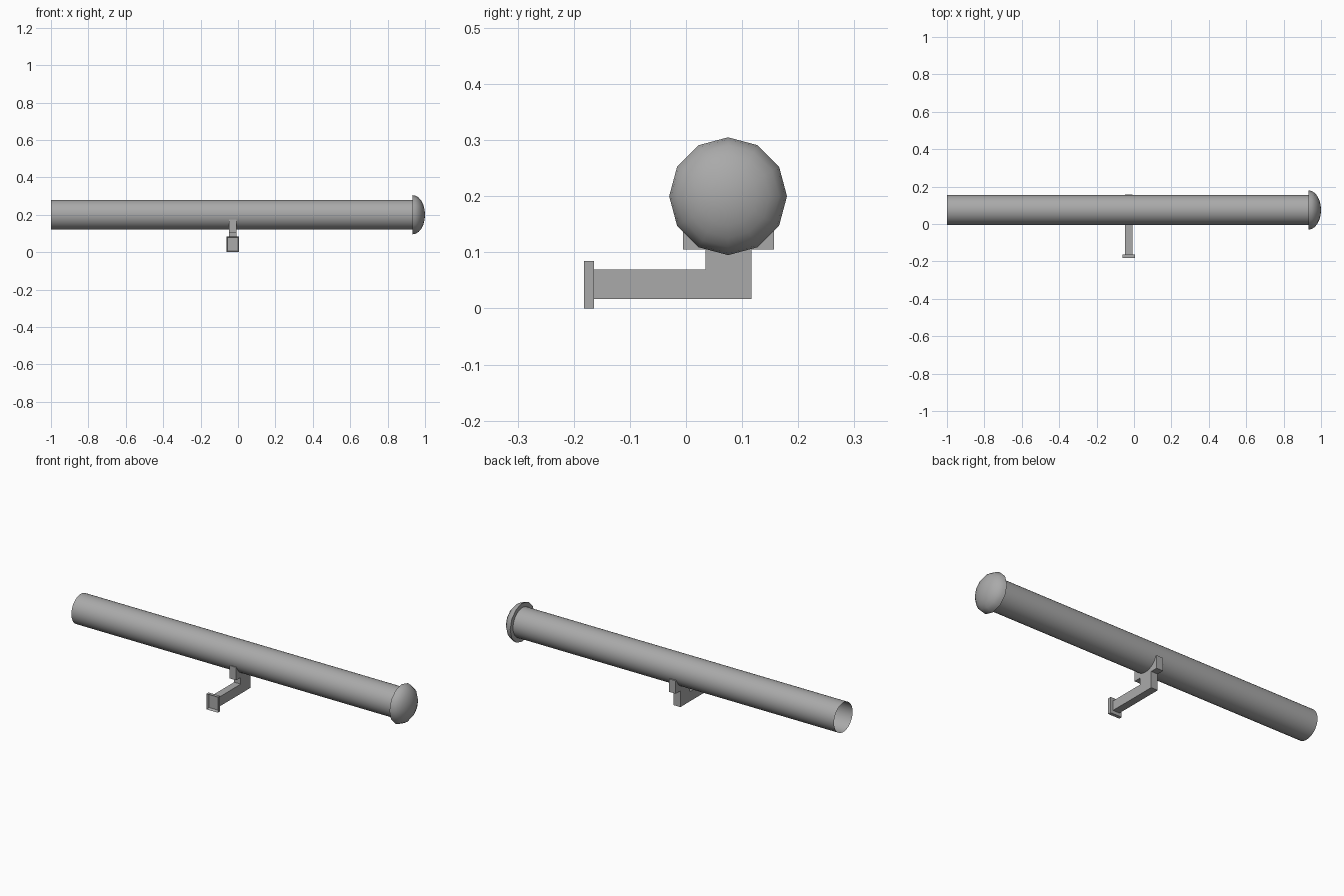
import bpy
import bmesh
from math import cos, sin, pi, radians
from mathutils import Matrix, Vector

cube = bpy.data.objects.get("Cube")
if cube:
    bpy.data.objects.remove(cube)

grey = bpy.data.materials.new("grey_metal")
grey.use_nodes = True
colour = (0.4, 0.4, 0.4, 1)
grey.diffuse_color = colour
grey.node_tree.nodes["Principled BSDF"].inputs["Base Color"].default_value = colour

AXIS_Y, AXIS_Z = 0.075, 0.2   # centre line of the tube
MID_X = -0.028                # centre plane of the bracket


def finish(name, bm, smooth=False, fix=True):
    if fix:
        bmesh.ops.recalc_face_normals(bm, faces=bm.faces)
    mesh = bpy.data.meshes.new(name)
    bm.to_mesh(mesh)
    bm.free()
    mesh.materials.append(grey)
    obj = bpy.data.objects.new(name, mesh)
    bpy.context.collection.objects.link(obj)
    if smooth:
        bpy.ops.object.select_all(action="DESELECT")
        obj.select_set(True)
        bpy.context.view_layer.objects.active = obj
        bpy.ops.object.shade_smooth_by_angle(angle=radians(40))
    return obj


def lathe(name, profile, sides):
    """Revolve (x, radius) points about the tube axis."""
    bm = bmesh.new()
    rings = []
    for x, r in profile:
        count = sides if r > 0 else 1
        rings.append([bm.verts.new((x, AXIS_Y + r * cos(2 * pi * i / sides),
                                    AXIS_Z + r * sin(2 * pi * i / sides)))
                      for i in range(count)])
    for a, b in zip(rings, rings[1:]):
        for i in range(sides):
            j = (i + 1) % sides
            corners = [a[i % len(a)], a[j % len(a)], b[j % len(b)], b[i % len(b)]]
            bm.faces.new(list(dict.fromkeys(corners)))
    return finish(name, bm, smooth=True)


def extrude_side(name, outline, half_width):
    """Extrude a (y, z) outline across x."""
    bm = bmesh.new()
    face = bm.faces.new([bm.verts.new((MID_X - half_width, y, z)) for y, z in outline])
    moved = bmesh.ops.extrude_face_region(bm, geom=[face])["geom"]
    bmesh.ops.translate(bm, vec=(2 * half_width, 0, 0),
                        verts=[v for v in moved if isinstance(v, bmesh.types.BMVert)])
    return finish(name, bm)


# Open-ended tube
lathe("tube", [(-1, 0.08), (0.935, 0.08)], 32)

# Domed end cap with a flat back
RIM_X, RIM_R = 0.933, 0.105
dome = [(RIM_X, 0.0), (RIM_X, RIM_R)]
for step in range(1, 7):
    a = step * pi / 12
    dome.append((RIM_X + (1 - RIM_X) * sin(a), RIM_R * cos(a) if step < 6 else 0.0))
lathe("end_cap", dome, 12)

# Saddle cradling the tube from below
arc = [(AXIS_Y + 0.08 * cos(a), AXIS_Z + 0.08 * sin(a))
       for a in [radians(198 + 18 * i) for i in range(9)]]
extrude_side("saddle", [(-0.005, 0.175)] + arc +
             [(0.157, 0.175), (0.157, 0.105), (-0.005, 0.105)], 0.02)

# L-shaped arm under the saddle
extrude_side("arm", [(-0.166, 0.017), (0.117, 0.017), (0.117, 0.106),
                     (0.035, 0.106), (0.035, 0.069), (-0.166, 0.069)], 0.02)

# Mounting plate with a recessed front
bm = bmesh.new()
size = Matrix.Diagonal((0.068, 0.018, 0.085, 1))
bmesh.ops.create_cube(bm, size=1, matrix=Matrix.Translation((MID_X, -0.173, 0.0425)) @ size)
front = min(bm.faces, key=lambda f: f.calc_center_median().y)
bmesh.ops.inset_region(bm, faces=[front], thickness=0.009)
bmesh.ops.translate(bm, verts=front.verts, vec=Vector((0, 0.014, 0)))
finish("mounting_plate", bm)
